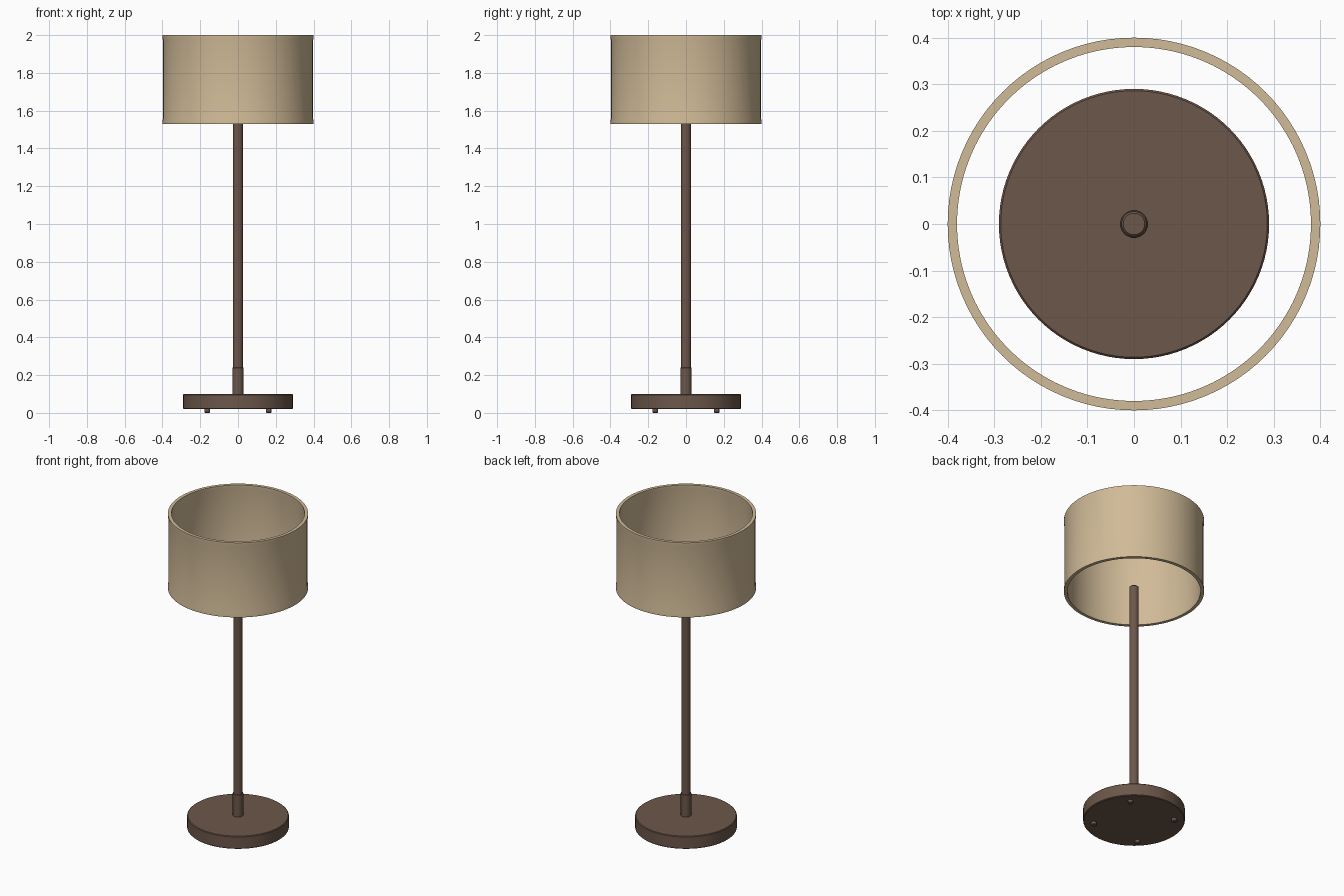
import bpy, bmesh, math
from mathutils import Vector

cube = bpy.data.objects.get("Cube")
if cube:
    bpy.data.objects.remove(cube, do_unlink=True)


def material(name, rgb):
    mat = bpy.data.materials.new(name)
    mat.use_nodes = True
    colour = (*rgb, 1)
    mat.diffuse_color = colour
    bsdf = mat.node_tree.nodes["Principled BSDF"]
    bsdf.inputs["Base Color"].default_value = colour
    bsdf.inputs["Roughness"].default_value = 0.8
    return mat


def lathe(name, profile, mat, centre=(0, 0), closed=False, steps=96):
    """Spin a radius/height profile around a vertical axis."""
    bm = bmesh.new()
    verts = [bm.verts.new((r, 0, z)) for r, z in profile]
    pairs = list(zip(verts, verts[1:]))
    if closed:
        pairs.append((verts[-1], verts[0]))
    edges = [bm.edges.new(p) for p in pairs]
    bmesh.ops.spin(bm, geom=verts + edges, cent=(0, 0, 0), axis=(0, 0, 1),
                   angle=math.tau, steps=steps)
    bmesh.ops.remove_doubles(bm, verts=bm.verts, dist=1e-5)
    bmesh.ops.recalc_face_normals(bm, faces=bm.faces)
    mesh = bpy.data.meshes.new(name)
    bm.to_mesh(mesh)
    bm.free()
    mesh.materials.append(mat)
    obj = bpy.data.objects.new(name, mesh)
    obj.location = Vector((*centre, 0))
    bpy.context.collection.objects.link(obj)
    bpy.ops.object.select_all(action="DESELECT")
    obj.select_set(True)
    bpy.context.view_layer.objects.active = obj
    bpy.ops.object.shade_smooth_by_angle(angle=math.radians(35))
    return obj


def rod(name, radius, low, high, bevel, mat, **options):
    """Solid cylinder with softened rims."""
    inner = radius - bevel
    return lathe(name, [(0, low), (inner, low), (radius, low + bevel),
                        (radius, high - bevel), (inner, high), (0, high)],
                 mat, **options)


brown = material("dark brown", (0.150, 0.095, 0.068))
linen = material("beige linen", (0.638, 0.497, 0.314))

# Weighted base, stem and its collar
rod("base", 0.29, 0.02, 0.10, 0.004, brown)
rod("stem", 0.027, 0.09, 1.56, 0.004, brown, steps=32)
rod("stem_collar", 0.03, 0.095, 0.24, 0.002, brown, steps=32)

# Four small feet under the base
for side, x in (("right", -0.163), ("left", 0.163)):
    for end, y in (("front", -0.163), ("back", 0.163)):
        rod(f"foot_{end}_{side}", 0.015, 0, 0.025, 0.004, brown,
            centre=(x, y), steps=16)

# Open drum shade with a slim rolled rim at each end
low, high, rim = 1.53, 2.0, 0.015
lathe("shade", [(0.38, low), (0.40, low), (0.40, low + rim),
                (0.397, low + 2 * rim), (0.397, high - 2 * rim),
                (0.40, high - rim), (0.40, high), (0.38, high),
                (0.38, high - rim), (0.383, high - 2 * rim),
                (0.383, low + 2 * rim), (0.38, low + rim)],
      linen, closed=True)
